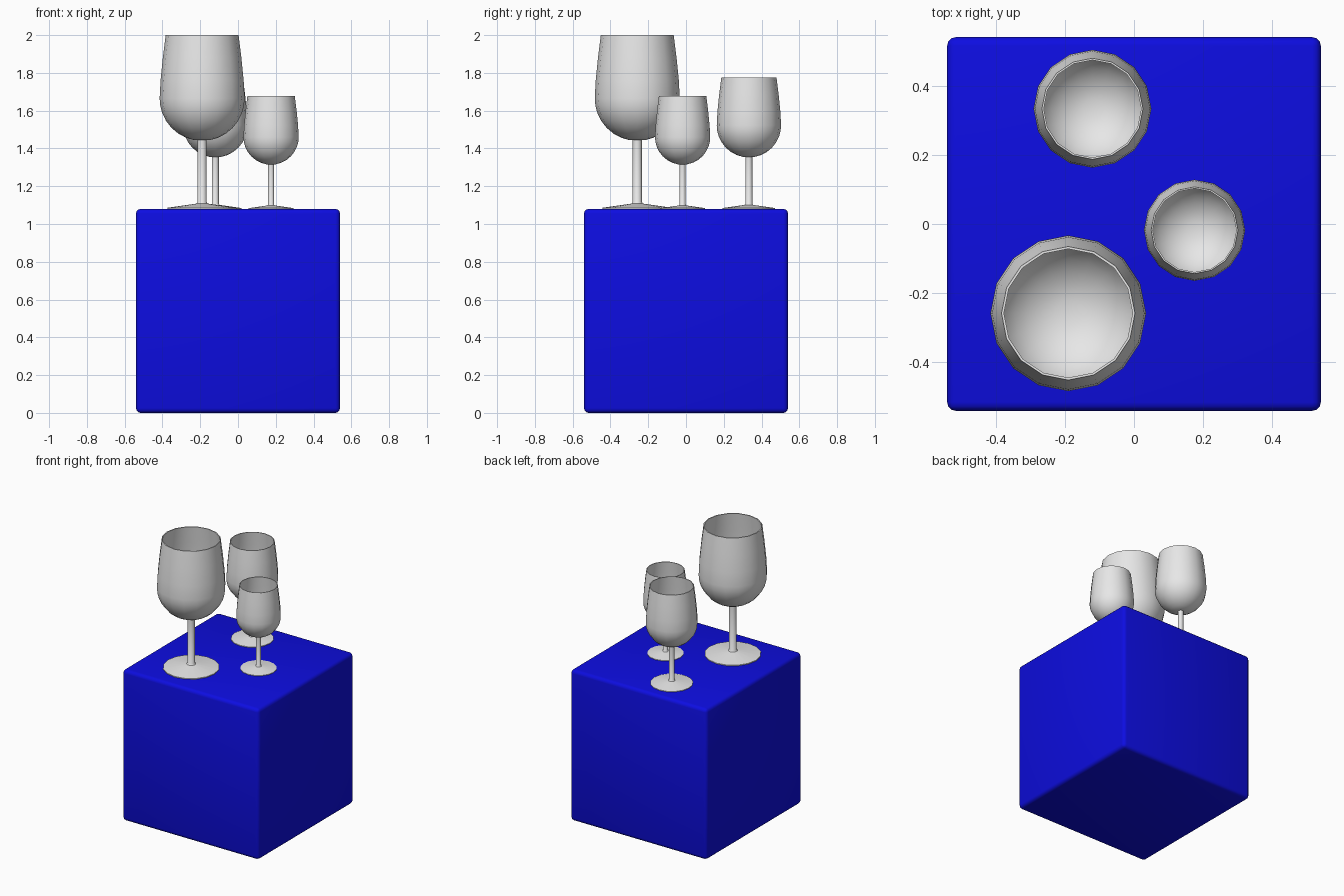
import bpy, bmesh, math

if "Cube" in bpy.data.objects:
    bpy.data.objects.remove(bpy.data.objects["Cube"])

SIZE = 1.08    # edge length of the block
SIDES = 16


def material(name, rgb):
    m = bpy.data.materials.new(name)
    m.diffuse_color = (*rgb, 1)
    m.use_nodes = True
    m.node_tree.nodes["Principled BSDF"].inputs["Base Color"].default_value = m.diffuse_color
    return m


def add_object(name, bm, mat, angle):
    bmesh.ops.recalc_face_normals(bm, faces=bm.faces)
    mesh = bpy.data.meshes.new(name)
    bm.to_mesh(mesh)
    bm.free()
    ob = bpy.data.objects.new(name, mesh)
    bpy.context.collection.objects.link(ob)
    mesh.materials.append(mat)
    bpy.ops.object.select_all(action='DESELECT')
    ob.select_set(True)
    bpy.context.view_layer.objects.active = ob
    bpy.ops.object.shade_smooth_by_angle(angle=math.radians(angle))
    return ob


def lathe(profile):
    """Revolve (radius, height) points, closing both ends on flat discs."""
    bm = bmesh.new()
    rings = []
    for r, z in profile:
        rings.append([bm.verts.new((r * math.cos(2 * math.pi * i / SIDES),
                                    r * math.sin(2 * math.pi * i / SIDES), z))
                      for i in range(SIDES)])
    for a, b in zip(rings, rings[1:]):
        for i in range(SIDES):
            j = (i + 1) % SIDES
            bm.faces.new((a[i], a[j], b[j], b[i]))
    bm.faces.new(rings[0])
    bm.faces.new(rings[-1])
    return bm


def glass_profile():
    # Foot and stem
    pts = [(0.184, 0), (0.184, 0.006), (0.030, 0.028), (0.024, 0.036), (0.024, 0.364)]
    # Round lower bowl, outside, centred at height 0.585
    low = [math.radians(a) for a in (10, 22, 34, 46, 58, 70, 80, 90)]
    pts += [(0.225 * math.sin(a), 0.585 - 0.225 * math.cos(a)) for a in low]
    # Tapering upper bowl and rim
    pts += [(0.220, 0.68), (0.208, 0.80), (0.193, 0.92), (0.186, 0.92)]
    # Inside of the bowl
    pts += [(0.200, 0.80), (0.212, 0.68)]
    pts += [(0.217 * math.sin(a), 0.585 - 0.217 * math.cos(a)) for a in reversed(low)]
    return pts


blue = material("blue", (0.004, 0.004, 0.75))
clear = material("pale_glass", (0.8, 0.8, 0.8))

# Block with rounded edges
bm = bmesh.new()
bmesh.ops.create_cube(bm, size=SIZE)
bmesh.ops.translate(bm, verts=bm.verts, vec=(0, 0, SIZE / 2))
bmesh.ops.bevel(bm, geom=bm.edges[:], offset=0.025, segments=3,
                profile=0.5, affect='EDGES')
add_object("block", bm, blue, 40)

# Three wine glasses of the same shape at different scales
for name, x, y, s in (("large_wine_glass", -0.19, -0.258, 1.0),
                      ("medium_wine_glass", -0.12, 0.333, 0.757),
                      ("small_wine_glass", 0.175, -0.018, 0.65)):
    ob = add_object(name, lathe(glass_profile()), clear, 40)
    ob.location = (x, y, SIZE)
    ob.scale = (s, s, s)
